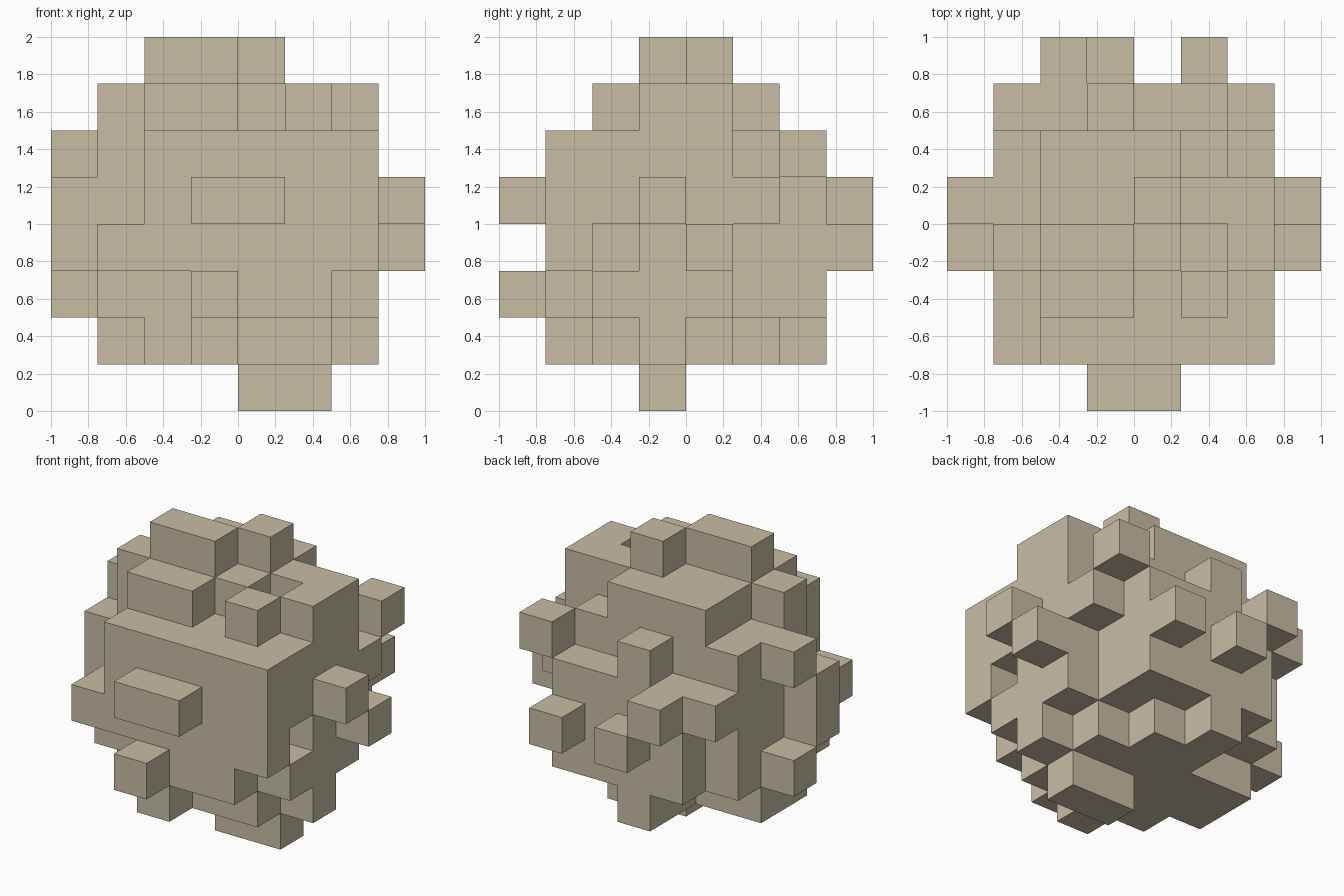
import bpy
import bmesh
from mathutils import Vector

if "Cube" in bpy.data.objects:
    bpy.data.objects.remove(bpy.data.objects["Cube"])

CELL = 0.25

# Layers from bottom to top; rows run front to back, columns left to right
E = "........"
LAYERS = [
    [E, E, E, "....##..", E, E, E, E],
    [E, "...#....", "..####..", ".######.", ".#####..", "...##...", "...#....", E],
    ["...#....", "...###..", ".######.", ".######.", "#######.", ".#####..", "..####..", E],
    [E, ".######.", ".#####..", "#######.", ".#######", ".#####..", "..####..", "...#.#.."],
    ["...##...", "..#####.", "..#####.", "########", ".######.", ".######.", ".#####..", "..#....."],
    [E, "..#####.", "..#####.", ".######.", "#######.", ".#####..", "...#..#.", E],
    [E, E, "..##.#..", ".####.#.", "..#####.", "..###...", E, E],
    [E, E, E, "..##....", "....#...", E, E, E],
]

cells = {(i, j, k)
         for k, layer in enumerate(LAYERS)
         for j, row in enumerate(layer)
         for i, c in enumerate(row) if c == "#"}


def add_cell_side(bm, cell, axis, sign):
    """One outward square on the given side of a cell."""
    centre = Vector(cell) + Vector((0.5, 0.5, 0.5))
    n = Vector((0, 0, 0))
    n[axis] = sign * 0.5
    a, b = Vector((0, 0, 0)), Vector((0, 0, 0))
    a[(axis + 1) % 3] = 0.5
    b[(axis + 2) % 3] = 0.5 * sign
    corners = [centre + n + s * a + t * b for s, t in ((-1, -1), (1, -1), (1, 1), (-1, 1))]
    bm.faces.new([bm.verts.new((p - Vector((4, 4, 0))) * CELL) for p in corners])


# Blocky ball: only the exposed sides of the cells
bm = bmesh.new()
for cell in sorted(cells):
    for axis in range(3):
        for sign in (-1, 1):
            near = list(cell)
            near[axis] += sign
            if tuple(near) not in cells:
                add_cell_side(bm, cell, axis, sign)
bmesh.ops.remove_doubles(bm, verts=bm.verts, dist=0.001)

mesh = bpy.data.meshes.new("blocky_ball")
bm.to_mesh(mesh)
bm.free()
ball = bpy.data.objects.new("blocky_ball", mesh)
bpy.context.collection.objects.link(ball)

stone = bpy.data.materials.new("beige_stone")
stone.diffuse_color = (0.578, 0.515, 0.376, 1.0)
stone.use_nodes = True
stone.node_tree.nodes["Principled BSDF"].inputs["Base Color"].default_value = stone.diffuse_color
mesh.materials.append(stone)
